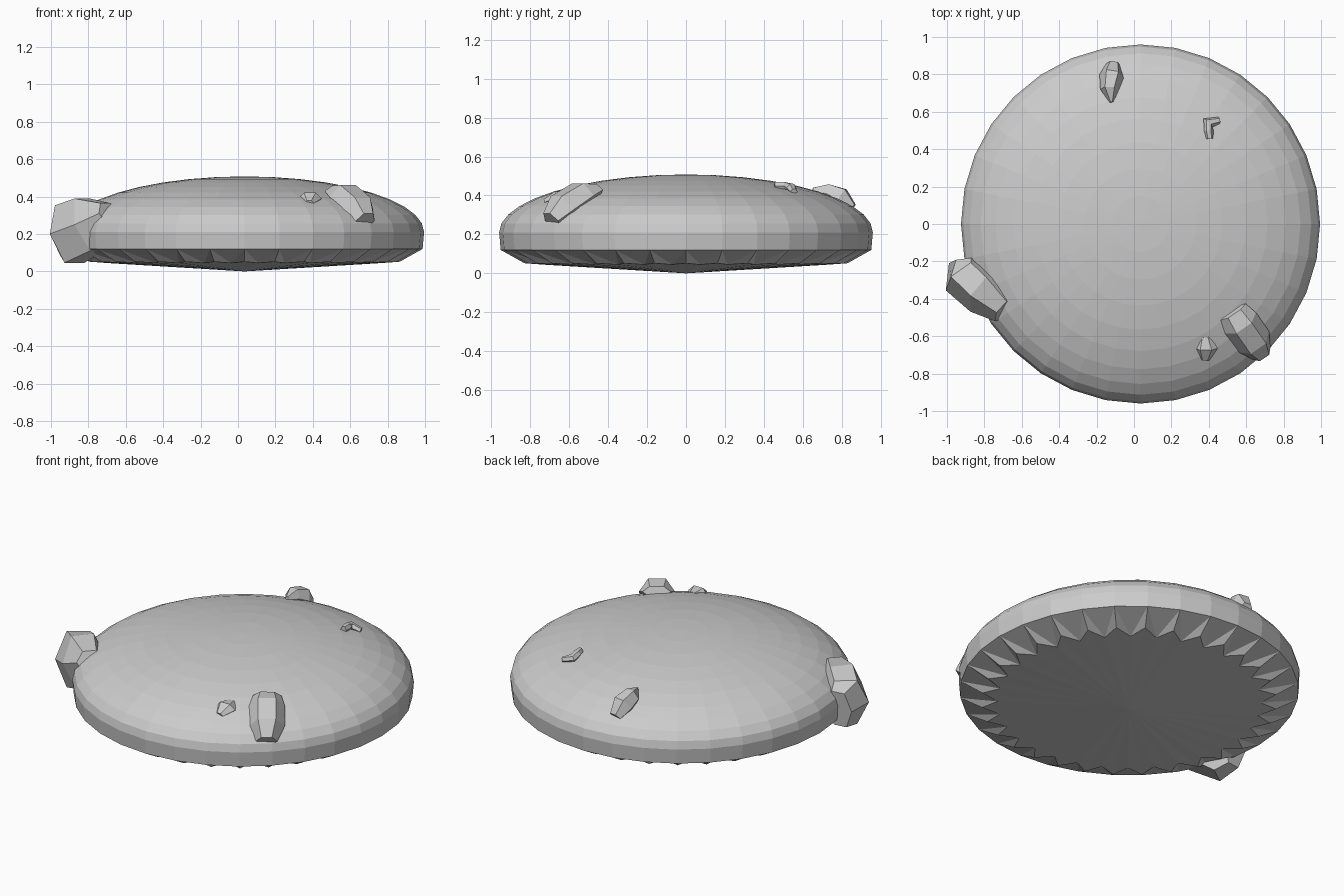
import bpy, bmesh
from math import sin, cos, pi
from mathutils import Vector

cube = bpy.data.objects.get("Cube")
if cube:
    bpy.data.objects.remove(cube)

grey = bpy.data.materials.new("stone grey")
grey.use_nodes = True
colour = (0.6, 0.6, 0.6, 1)
grey.diffuse_color = colour
grey.node_tree.nodes["Principled BSDF"].inputs["Base Color"].default_value = colour

SIDES = 32
CENTRE_X = 0.035
RADIUS = 0.96


def finish(name, bm):
    bmesh.ops.recalc_face_normals(bm, faces=bm.faces)
    mesh = bpy.data.meshes.new(name)
    bm.to_mesh(mesh)
    bm.free()
    mesh.materials.append(grey)
    obj = bpy.data.objects.new(name, mesh)
    bpy.context.collection.objects.link(obj)
    return obj


def ring(bm, radius, z, shift=0.0):
    angles = [(i + shift) * 2 * pi / SIDES for i in range(SIDES)]
    return [bm.verts.new((CENTRE_X + radius * cos(a), radius * sin(a), z)) for a in angles]


def bridge(bm, low, high):
    count = len(low)
    for i in range(count):
        j = (i + 1) % count
        bm.faces.new((low[i], low[j], high[j], high[i]))


def fan(bm, loop, point):
    tip = bm.verts.new(point)
    for i, vert in enumerate(loop):
        bm.faces.new((vert, loop[(i + 1) % len(loop)], tip))


def make_disc():
    bm = bmesh.new()
    # Rim band and domed top
    rim = ring(bm, 0.952, 0.12)
    loops = [rim, ring(bm, RADIUS, 0.21)]
    steps = 10
    for k in range(1, steps):
        a = k * pi / 2 / steps
        loops.append(ring(bm, RADIUS * cos(a), 0.21 + 0.298 * sin(a)))
    for low, high in zip(loops, loops[1:]):
        bridge(bm, low, high)
    fan(bm, loops[-1], (CENTRE_X, 0, 0.508))
    # Toothed underside and shallow cone
    tips = ring(bm, 0.83, 0.052)
    notches = ring(bm, 0.74, 0.045, 0.5)
    for i in range(SIDES):
        j = (i + 1) % SIDES
        bm.faces.new((rim[i], rim[j], notches[i]))
        bm.faces.new((rim[i], notches[i], tips[i]))
        bm.faces.new((rim[j], tips[j], notches[i]))
    zigzag = [v for pair in zip(tips, notches) for v in pair]
    fan(bm, zigzag, (CENTRE_X, 0, 0))
    return finish("domed_disc", bm)


def make_rock(name, sections):
    """Loft six-sided sections: (x, y, z, half width, half height)."""
    bm = bmesh.new()
    points = [Vector(s[:3]) for s in sections]
    loops = []
    for k, (x, y, z, wide, high) in enumerate(sections):
        axis = points[min(k + 1, len(points) - 1)] - points[max(k - 1, 0)]
        side = axis.cross(Vector((0, 0, 1))).normalized()
        up = side.cross(axis).normalized()
        loop = []
        for i in range(6):
            a = i * pi / 3
            offset = side * wide * cos(a) + up * high * sin(a) / sin(pi / 3)
            loop.append(bm.verts.new(points[k] + offset))
        loops.append(loop)
    for low, high in zip(loops, loops[1:]):
        bridge(bm, low, high)
    bm.faces.new(loops[0])
    bm.faces.new(loops[-1])
    return finish(name, bm)


make_disc()

# Rocks embedded in the dome
make_rock("large_side_rock", [
    (-0.91, -0.2, 0.19, 0.08, 0.11),
    (-0.9, -0.28, 0.2, 0.13, 0.16),
    (-0.79, -0.37, 0.25, 0.13, 0.15),
    (-0.69, -0.46, 0.31, 0.08, 0.06)])
make_rock("front_rock", [
    (0.53, -0.47, 0.43, 0.08, 0.03),
    (0.57, -0.53, 0.4, 0.1, 0.07),
    (0.64, -0.63, 0.33, 0.1, 0.08),
    (0.68, -0.69, 0.27, 0.06, 0.05)])
make_rock("back_rock", [
    (-0.12, 0.65, 0.42, 0.01, 0.02),
    (-0.13, 0.72, 0.41, 0.05, 0.05),
    (-0.12, 0.79, 0.38, 0.065, 0.06),
    (-0.11, 0.85, 0.33, 0.04, 0.03)])
make_rock("small_bent_rock", [
    (0.405, 0.455, 0.45, 0.018, 0.02),
    (0.4, 0.5, 0.45, 0.025, 0.02),
    (0.395, 0.54, 0.44, 0.033, 0.02),
    (0.455, 0.555, 0.42, 0.018, 0.015)])
make_rock("small_front_rock", [
    (0.38, -0.605, 0.4, 0.03, 0.015),
    (0.385, -0.665, 0.39, 0.062, 0.033),
    (0.38, -0.725, 0.365, 0.025, 0.015)])
